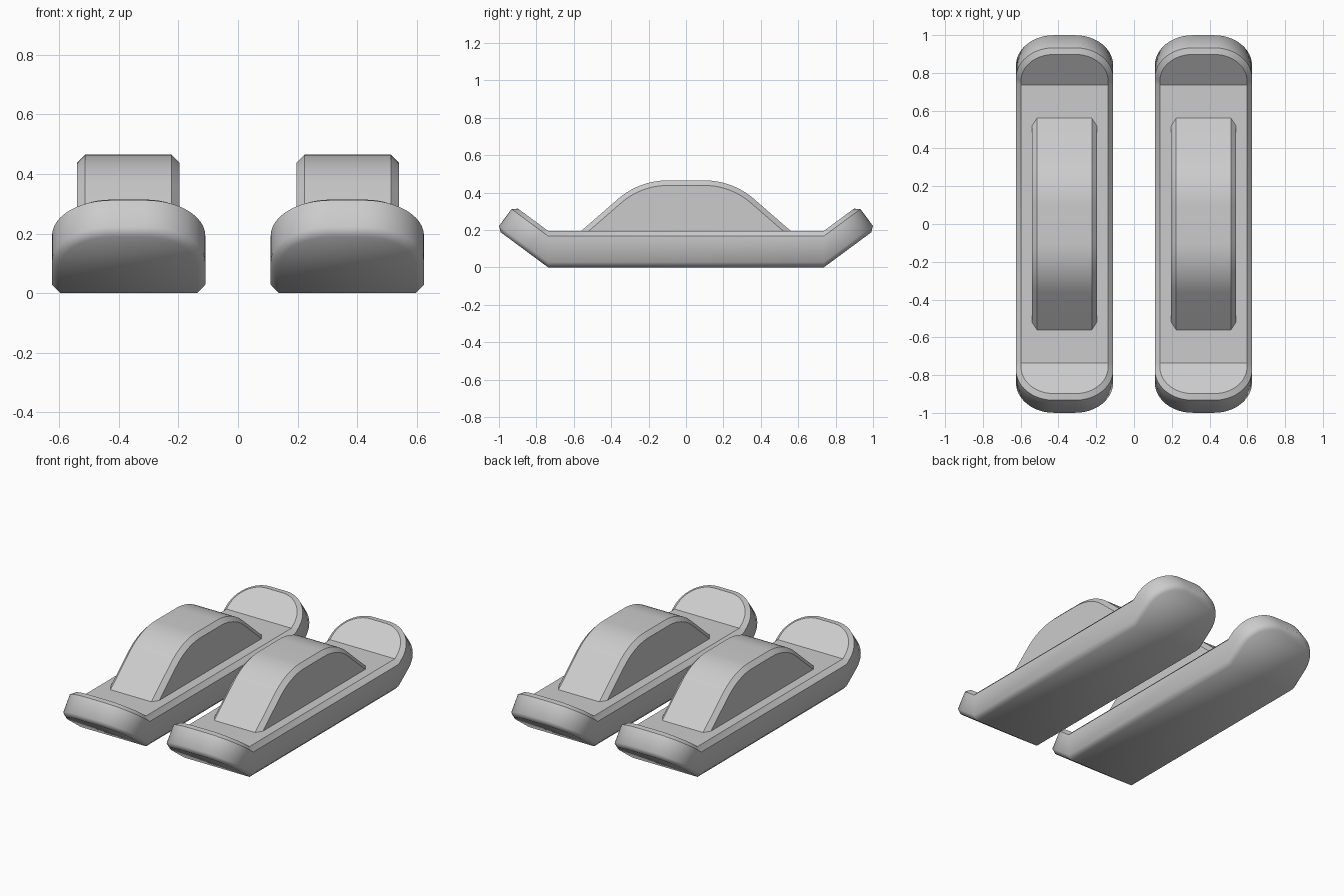
import bpy
from math import sin, cos, tan, radians, pi

if "Cube" in bpy.data.objects:
    bpy.data.objects.remove(bpy.data.objects["Cube"])

CX, HALF = 0.3675, 0.2575      # runner centre offset and half width
FOLD, TIP, BEND = 0.737, 0.343, radians(36.5)
CH = 0.027                     # chamfer size


def loft(name, rings, caps):
    """Join equal-length rings of points; caps lists index groups for each end."""
    n = len(rings[0])
    verts = [p for r in rings for p in r]
    faces = [(k * n + i, k * n + (i + 1) % n, (k + 1) * n + (i + 1) % n, (k + 1) * n + i)
             for k in range(len(rings) - 1) for i in range(n)]
    last = (len(rings) - 1) * n
    for c in caps:
        faces.append(tuple(reversed(c)))
        faces.append(tuple(last + i for i in c))
    mesh = bpy.data.meshes.new(name)
    mesh.from_pydata(verts, [], faces)
    mesh.update()
    obj = bpy.data.objects.new(name, mesh)
    bpy.context.collection.objects.link(obj)
    bpy.ops.object.select_all(action='DESELECT')
    obj.select_set(True)
    bpy.context.view_layer.objects.active = obj
    bpy.ops.object.shade_smooth_by_angle(angle=radians(30))
    return obj


def tip_half(h, inset, seg=12):
    """Outline of one upturned rounded tip at slab height h, as (x, y, z)."""
    w, end, r = HALF - inset, TIP - inset, 0.2 - inset
    flat = [(w - r + r * cos(a), end - r + r * sin(a))
            for a in (i * pi / 2 / seg for i in range(seg + 1))]
    flat += [(-x, t) for x, t in reversed(flat)]
    hp = h * cos(BEND)
    pts = [(x, FOLD + t * cos(BEND) - hp * sin(BEND), t * sin(BEND) + hp * cos(BEND))
           for x, t in flat]
    return [(w, FOLD, h)] + pts + [(-w, FOLD, h)]


def runner(name, cx):
    rings = []
    for h, inset in ((0, CH), (0.028, 0), (0.167, 0), (0.195, CH)):
        front = tip_half(h, inset)
        back = [(-x, -y, z) for x, y, z in front]
        rings.append([(cx + x, y, z) for x, y, z in front + back])
    m = len(rings[0]) // 2
    caps = [list(range(m)), list(range(m, 2 * m)), [0, m - 1, m, 2 * m - 1]]
    obj = loft(name, rings, caps)
    # the underside is softly shaded
    for e in obj.data.edges:
        if max(e.vertices) < 4 * m:
            e.use_edge_sharp = False


def arch_profile(inset, seg=10):
    """Domed side profile: sloped ends, arcs, flat crown."""
    a, r, z0 = radians(41), 0.4 - inset, 0.18
    arc = [(0.1 + r * sin(t), 0.065 + r * cos(t))
           for t in (a * i / seg for i in range(seg, -1, -1))]
    y, z = arc[0]
    half = [(y + (z - z0) / tan(a), z0)] + arc
    return half + [(-y, z) for y, z in reversed(half)]


def foot_arch(name, cx):
    rings = []
    for x, inset in ((0.172, CH), (0.145, 0), (-0.145, 0), (-0.172, CH)):
        rings.append([(cx + x, y, z) for y, z in arch_profile(inset)])
    obj = loft(name, rings, [list(range(len(rings[0])))])
    obj.data.flip_normals()


for side, s in (("left", -1), ("right", 1)):
    runner(side + "_runner", s * CX)
    foot_arch(side + "_foot_arch", s * (CX + 0.001))
